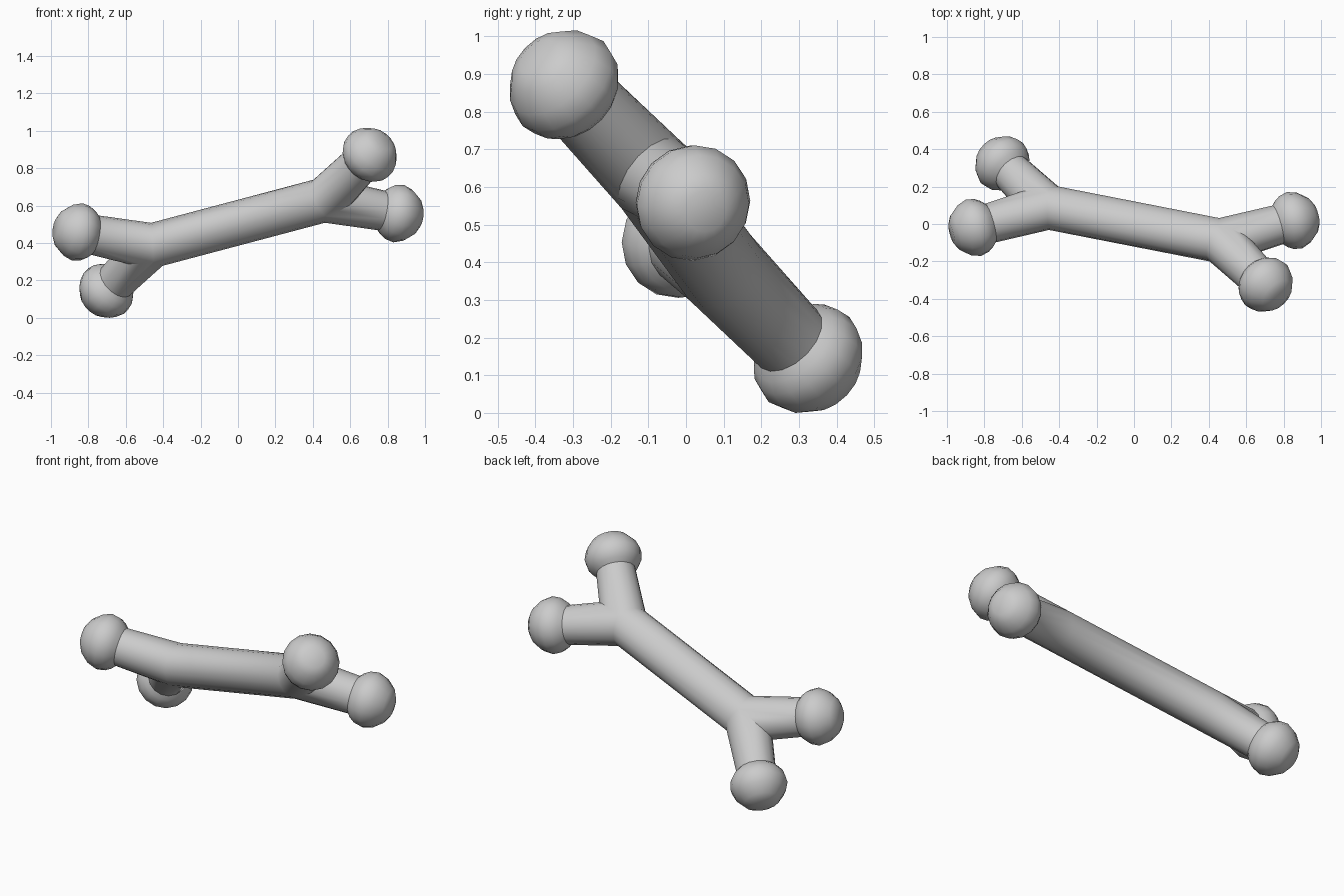
import bpy, bmesh, math
from mathutils import Vector

if "Cube" in bpy.data.objects:
    bpy.data.objects.remove(bpy.data.objects["Cube"])

# Bone frame: shaft direction, in-plane side direction, plane normal
J = Vector((0.46, -0.09, 0.122))          # fork centre relative to the bone centre
D = J.normalized()
E = Vector((-0.329, -0.698, 0.637))
E = (E - D * E.dot(D)).normalized()
N = D.cross(E)
SIDES, R, ALPHA = 16, 0.119, math.radians(36)
# Arm and knob profile: distance from the fork, radius
PROFILE = [(0.325, 0.107), (0.345, 0.128), (0.375, 0.147), (0.42, 0.156),
           (0.47, 0.139), (0.52, 0.098), (0.543, 0.056)]

bm = bmesh.new()


def skin(a, b):
    for i in range(SIDES):
        j = (i + 1) % SIDES
        bm.faces.new((a[i], a[j], b[j], b[i]))


def ring(points):
    return [bm.verts.new(p) for p in points]


def angles():
    return [2 * math.pi * i / SIDES for i in range(SIDES)]


def arm(end, side):
    f = D * math.cos(ALPHA) + E * side * math.sin(ALPHA)
    g = -D * math.sin(ALPHA) + E * side * math.cos(ALPHA)

    def point(s, r, t):
        return (J + f * s + g * r * math.cos(t) + N * r * math.sin(t)) * end

    # Mitred root: meets the shaft outside and the twin arm in the crotch
    root = []
    for t in angles():
        c = R * math.cos(t)
        s = c * math.tan(ALPHA / 2) if c >= -1e-6 else -c / math.tan(ALPHA)
        root.append(point(s, R, t))
    last = ring(root)
    for s, r in PROFILE:
        new = ring([point(s, r, t) for t in angles()])
        skin(last, new)
        last = new
    bm.faces.new(last)


# Four arms with knobs
for end in (1, -1):
    for side in (1, -1):
        arm(end, side)


# Shaft between the two forks
def shaft_end(t):
    c = R * math.cos(t)
    return J - D * abs(c) * math.tan(ALPHA / 2) + E * c + N * R * math.sin(t)


skin(ring([shaft_end(t) for t in angles()]),
     ring([-shaft_end(t + math.pi) for t in angles()]))

bmesh.ops.remove_doubles(bm, verts=bm.verts, dist=0.0005)
bmesh.ops.recalc_face_normals(bm, faces=bm.faces)

# Stand the bone on the ground
low = min(v.co.z for v in bm.verts)
bmesh.ops.translate(bm, verts=bm.verts, vec=(0, 0, -low))

mesh = bpy.data.meshes.new("bone")
bm.to_mesh(mesh)
bm.free()
bone = bpy.data.objects.new("bone", mesh)
bpy.context.collection.objects.link(bone)
bpy.context.view_layer.objects.active = bone
bone.select_set(True)
bpy.ops.object.shade_smooth_by_angle(angle=math.radians(40))
